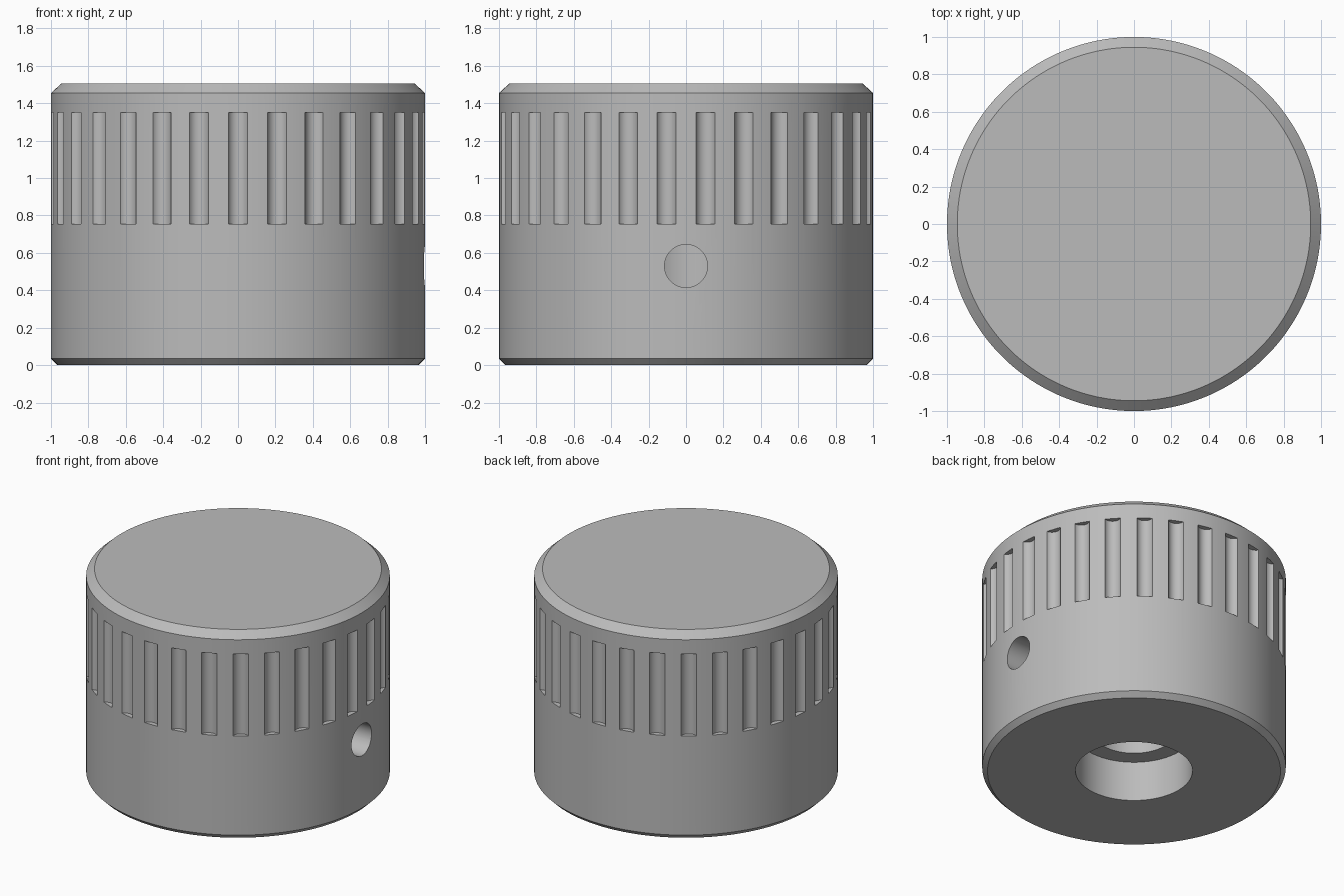
import bpy, bmesh, math
from mathutils import Matrix, Vector

default = bpy.data.objects.get("Cube")
if default:
    bpy.data.objects.remove(default, do_unlink=True)

GROOVES = 30
SEGMENTS = 150

grey = bpy.data.materials.new("satin grey")
grey.use_nodes = True
colour = (0.5, 0.5, 0.5, 1)
grey.diffuse_color = colour
grey.node_tree.nodes["Principled BSDF"].inputs["Base Color"].default_value = colour


def finish(name, bm):
    mesh = bpy.data.meshes.new(name)
    bmesh.ops.recalc_face_normals(bm, faces=bm.faces)
    bm.to_mesh(mesh)
    bm.free()
    mesh.materials.append(grey)
    obj = bpy.data.objects.new(name, mesh)
    bpy.context.collection.objects.link(obj)
    return obj


def lathe(name, profile):
    bm = bmesh.new()
    verts = [bm.verts.new((0, -r, z)) for r, z in profile]
    edges = [bm.edges.new(pair) for pair in zip(verts, verts[1:])]
    bmesh.ops.spin(bm, geom=verts + edges, cent=(0, 0, 0), axis=(0, 0, 1),
                   angle=math.tau, steps=SEGMENTS, use_duplicate=False)
    bmesh.ops.remove_doubles(bm, verts=bm.verts, dist=1e-4)
    return finish(name, bm)


def add_cylinder(bm, radius, depth, matrix, sides):
    bmesh.ops.create_cone(bm, cap_ends=True, segments=sides, radius1=radius,
                          radius2=radius, depth=depth, matrix=matrix)


def cut(target, cutter):
    mod = target.modifiers.new(cutter.name, 'BOOLEAN')
    mod.operation = 'DIFFERENCE'
    mod.solver = 'EXACT'
    mod.object = cutter
    bpy.ops.object.modifier_apply(modifier=mod.name)
    bpy.data.objects.remove(cutter, do_unlink=True)


# Chamfered knob with a stepped shaft bore underneath
knob = lathe("knob_body", [
    (0, 1.505), (0.945, 1.505), (1, 1.455), (1, 0.035), (0.965, 0),
    (0.385, 0), (0.385, 0.29), (0.265, 0.29), (0.265, 1.05), (0, 1.05)])
bpy.context.view_layer.objects.active = knob
knob.select_set(True)

# Ring of shallow rounded grip grooves
bm = bmesh.new()
for i in range(GROOVES):
    spot = Matrix.Rotation(math.tau * i / GROOVES, 4, 'Z') @ Vector((0, -1.02, 1.0525))
    add_cylinder(bm, 0.056, 0.595, Matrix.Translation(spot), 32)
cut(knob, finish("groove_cutter", bm))

# Set screw hole from the left side into the bore
bm = bmesh.new()
add_cylinder(bm, 0.115, 1.0,
             Matrix.Translation((0.6, 0, 0.53)) @ Matrix.Rotation(math.pi / 2, 4, 'Y'), 48)
cut(knob, finish("screw_hole_cutter", bm))

bpy.ops.object.shade_smooth_by_angle(angle=math.radians(30))
